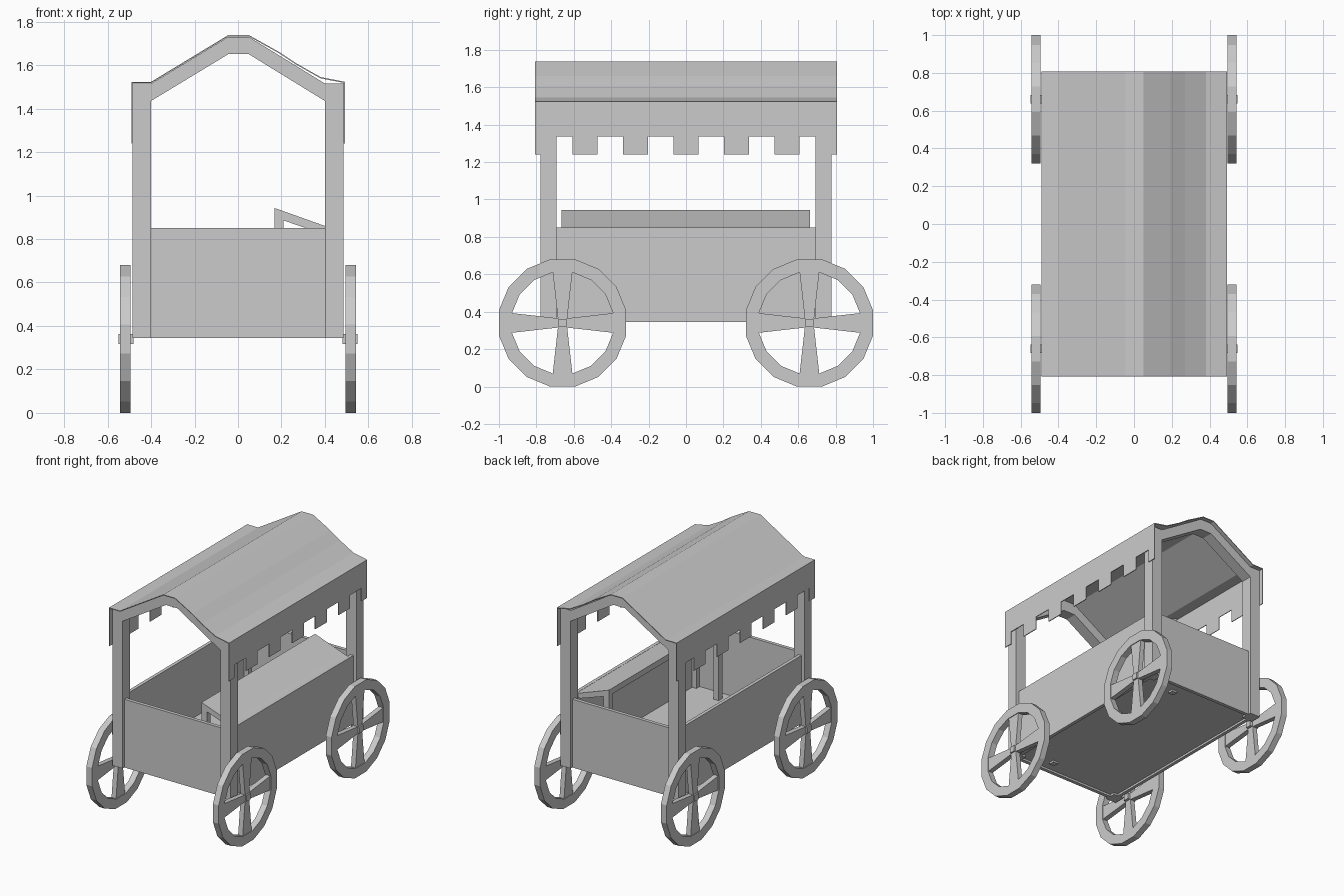
import bpy, bmesh, math
from mathutils import Vector

if "Cube" in bpy.data.objects:
    bpy.data.objects.remove(bpy.data.objects["Cube"])


def finish(name, bm):
    bmesh.ops.recalc_face_normals(bm, faces=bm.faces)
    me = bpy.data.meshes.new(name)
    bm.to_mesh(me)
    bm.free()
    ob = bpy.data.objects.new(name, me)
    bpy.context.collection.objects.link(ob)
    return ob


def add_prism(bm, pts, axis, a, b):
    """Extrude a 2D profile along an axis: 'x' takes (y, z), 'y' takes (x, z)."""
    def at(p, t):
        return Vector((t, p[0], p[1])) if axis == 'x' else Vector((p[0], t, p[1]))
    face = bm.faces.new([bm.verts.new(at(p, a)) for p in pts])
    ext = bmesh.ops.extrude_face_region(bm, geom=[face])
    move = at((0, 0), b - a)
    bmesh.ops.translate(bm, vec=move,
                        verts=[g for g in ext['geom'] if isinstance(g, bmesh.types.BMVert)])


def prism(name, pts, axis, a, b):
    bm = bmesh.new()
    add_prism(bm, pts, axis, a, b)
    return finish(name, bm)


def box(name, x0, x1, y0, y1, z0, z1):
    return prism(name, [(x0, z0), (x1, z0), (x1, z1), (x0, z1)], 'y', y0, y1)


def span(s, a, b):
    """Mirror an interval when s is -1."""
    return (a, b) if s > 0 else (-b, -a)


# Cart body: floor and four thin walls
box("floor", -0.44, 0.44, -0.74, 0.74, 0.36, 0.375)
for s, side in ((1, "right"), (-1, "left")):
    box(side + "_wall", *span(s, 0.435, 0.46), -0.70, 0.70, 0.345, 0.85)
for s, end in ((1, "back"), (-1, "front")):
    box(end + "_wall", -0.405, 0.405, *span(s, 0.732, 0.758), 0.345, 0.85)

    # Corner posts
    for sx, side in ((1, "right"), (-1, "left")):
        box(f"{end}_{side}_post", *span(sx, 0.40, 0.485), *span(s, 0.693, 0.778), 0.345, 1.515)

    # Peaked roof beam between the posts
    prism(end + "_roof_beam",
          [(-0.40, 1.435), (-0.045, 1.65), (0.05, 1.65), (0.40, 1.435),
           (0.40, 1.515), (0.05, 1.73), (-0.045, 1.73), (-0.40, 1.515)],
          'y', *span(s, 0.693, 0.778))

    # Legs holding the sloping counter
    box(end + "_counter_leg", 0.167, 0.21, *span(s, 0.62, 0.663), 0.346, 0.90)

# Sloping counter board
prism("counter_board", [(0.167, 0.943), (0.167, 0.90), (0.40, 0.82), (0.437, 0.82), (0.437, 0.848), (0.40, 0.86)],
      'y', -0.665, 0.663)

# Thin canopy sheet, straight on the left, sagging on the right
top = [(-0.485, 1.523), (-0.40, 1.523), (-0.045, 1.738), (0.05, 1.738),
       (0.19, 1.66), (0.27, 1.607), (0.38, 1.545), (0.492, 1.523)]
prism("canopy", top + [(x, z - 0.006) for x, z in reversed(top)], 'y', -0.808, 0.808)

# Valances with square tabs along both sides
edge = [(0.808, 1.523), (-0.808, 1.523), (-0.808, 1.24), (-0.743, 1.24), (-0.743, 1.337)]
for i in range(-2, 3):
    c = i * 0.27
    edge += [(c - 0.067, 1.337), (c - 0.067, 1.24), (c + 0.067, 1.24), (c + 0.067, 1.337)]
edge += [(0.743, 1.337), (0.743, 1.24), (0.808, 1.24)]
prism("right_valance", edge, 'x', 0.486, 0.492)
prism("left_valance", edge, 'x', -0.490, -0.485)


# Wheels: 16-sided rim, four tapered spokes, square hub
def wheel(name, s, cy, cz=0.34, n=16):
    bm = bmesh.new()
    k = 1 / math.cos(math.pi / n)
    x0, x1 = span(s, 0.495, 0.542)
    rings = []
    for i in range(n):
        t = 2 * math.pi * (i + 0.5) / n
        rings.append([bm.verts.new((x, cy + r * k * math.cos(t), cz + r * k * math.sin(t)))
                      for x, r in ((x0, 0.34), (x1, 0.34), (x1, 0.27), (x0, 0.27))])
    for i in range(n):
        a, b = rings[i], rings[(i + 1) % n]
        for j in range(4):
            m = (j + 1) % 4
            bm.faces.new((a[j], a[m], b[m], b[j]))
    for q in range(4):
        c, d = math.cos(q * math.pi / 2), math.sin(q * math.pi / 2)
        spoke = [(0.0, -0.022), (0.275, -0.053), (0.275, 0.053), (0.0, 0.022)]
        add_prism(bm, [(cy + u * c - v * d, cz + u * d + v * c) for u, v in spoke],
                  'x', *span(s, 0.50, 0.537))
    h = 0.022
    add_prism(bm, [(cy - h, cz - h), (cy + h, cz - h), (cy + h, cz + h), (cy - h, cz + h)],
              'x', *span(s, 0.48, 0.549))
    finish(name, bm)


for sx, side in ((1, "right"), (-1, "left")):
    for sy, end in ((1, "back"), (-1, "front")):
        wheel(f"{end}_{side}_wheel", sx, sy * 0.66)
